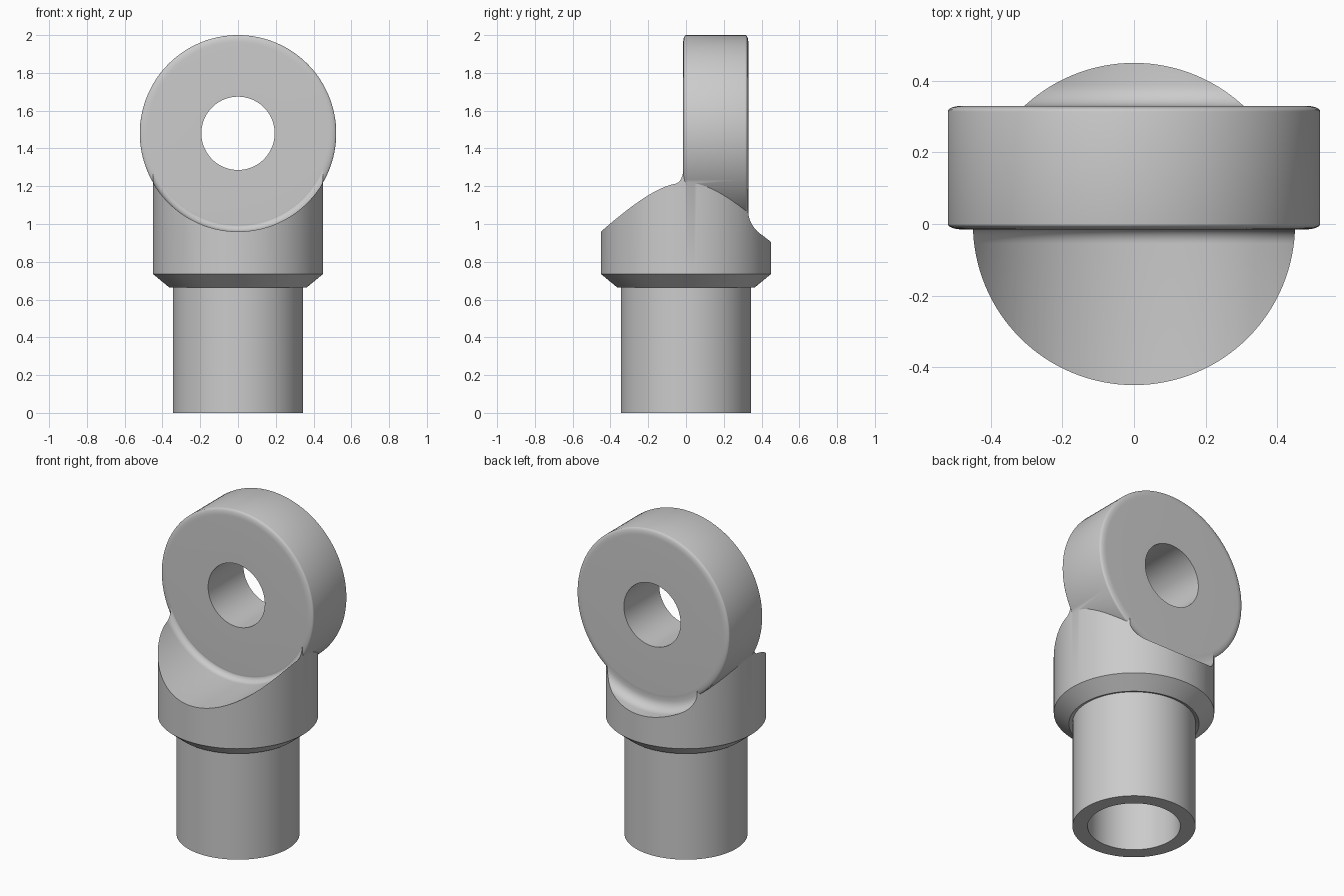
import bpy, bmesh
from math import sin, cos, pi, tau
from mathutils import Matrix, Vector

cube = bpy.data.objects.get("Cube")
if cube:
    bpy.data.objects.remove(cube, do_unlink=True)

RING_Z = 1.48          # height of the eye centre
FRONT, BACK = -0.015, 0.33   # faces of the eye ring

steel = bpy.data.materials.new("plain grey steel")
steel.use_nodes = True
grey = (0.6, 0.6, 0.6, 1)
steel.diffuse_color = grey
steel.node_tree.nodes["Principled BSDF"].inputs["Base Color"].default_value = grey


def lathe(name, profile, closed=False, along_y=False, steps=128):
    """Spin (radius, position) points about z, or about the eye axis along y."""
    bm = bmesh.new()
    verts = [bm.verts.new((r, 0, t)) for r, t in profile]
    edges = [bm.edges.new(pair) for pair in zip(verts, verts[1:])]
    if closed:
        edges.append(bm.edges.new((verts[-1], verts[0])))
    bmesh.ops.spin(bm, geom=verts + edges, axis=(0, 0, 1), cent=(0, 0, 0),
                   angle=tau, steps=steps)
    bmesh.ops.remove_doubles(bm, verts=bm.verts, dist=1e-5)
    if along_y:
        turn = Matrix.Translation(Vector((0, 0, RING_Z))) @ Matrix.Rotation(-pi / 2, 4, "X")
        bm.transform(turn)
    bmesh.ops.recalc_face_normals(bm, faces=bm.faces)
    mesh = bpy.data.meshes.new(name)
    bm.to_mesh(mesh)
    bm.free()
    mesh.materials.append(steel)
    obj = bpy.data.objects.new(name, mesh)
    bpy.context.collection.objects.link(obj)
    return obj


def corner(r, y, dr, dy, steps=8):
    """Quarter ellipse running from the outer wall to the end face."""
    return [(r + dr * cos(i / steps * pi / 2), y + dy * sin(i / steps * pi / 2))
            for i in range(steps + 1)]


def combine(target, tool, operation):
    mod = target.modifiers.new(operation.lower(), "BOOLEAN")
    mod.operation, mod.solver, mod.object = operation, "EXACT", tool
    bpy.context.view_layer.objects.active = target
    bpy.ops.object.modifier_apply(modifier=mod.name)
    bpy.data.objects.remove(tool, do_unlink=True)


# Hollow shank with a chamfered collar
body = lathe("eye_fitting", [
    (0, 0.66), (0.26, 0.66), (0.26, 0), (0.345, 0), (0.345, 0.672),
    (0.365, 0.665), (0.45, 0.735), (0.45, 1.28), (0, 1.28)])

# Round saddles with filleted roots, in front of and behind the eye
front_saddle = lathe("front_saddle_cutter",
                     [(0, -0.8), (0.52, -0.8)]
                     + corner(0.485, -0.055, 0.035, 0.041)
                     + [(0, -0.014)], along_y=True)
back_saddle = lathe("back_saddle_cutter",
                    [(0, 0.8), (0.575, 0.8)]
                    + corner(0.515, 0.39, 0.06, -0.061)
                    + [(0, 0.329)], along_y=True)
combine(body, front_saddle, "DIFFERENCE")
combine(body, back_saddle, "DIFFERENCE")

# Eye ring with softened rims and a through hole
front_rim = corner(0.48, FRONT + 0.015, 0.04, -0.015)
back_rim = corner(0.48, BACK - 0.015, 0.04, 0.015)
ring = lathe("eye_ring",
             [(0.194, FRONT)] + front_rim[::-1] + back_rim + [(0.194, BACK)],
             closed=True, along_y=True)
combine(body, ring, "UNION")

# Smooth curved walls, sharp machined edges
bpy.ops.object.select_all(action="DESELECT")
body.select_set(True)
bpy.context.view_layer.objects.active = body
bpy.ops.object.shade_smooth_by_angle(angle=pi / 6)
